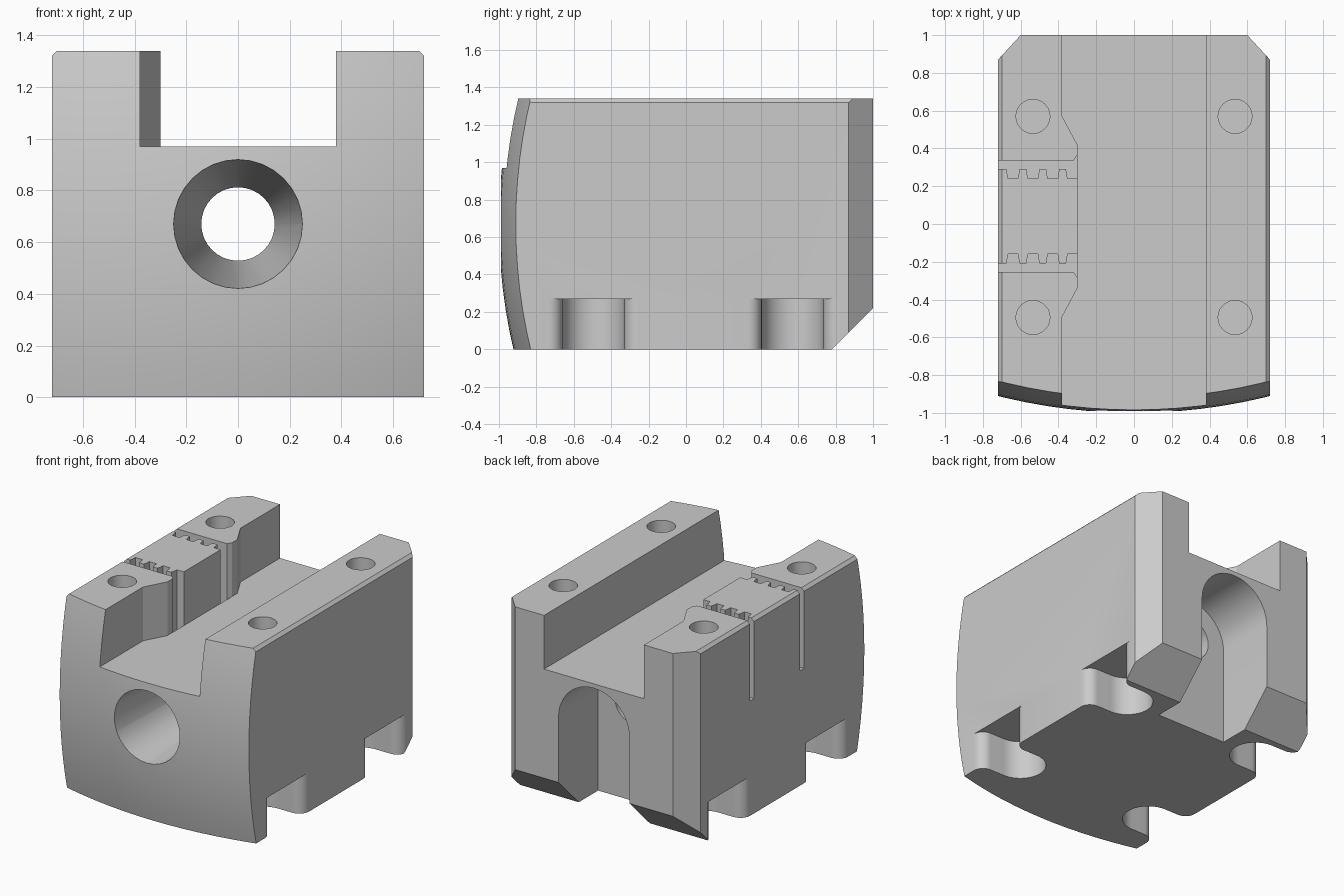
import bpy, bmesh, math
from mathutils import Matrix

cube = bpy.data.objects.get("Cube")
if cube:
    bpy.data.objects.remove(cube, do_unlink=True)

W, H = 0.72, 1.34          # half width and height
FLOOR, BORE_Z = 0.97, 0.67  # slot floor and bore centre

grey = bpy.data.materials.new("light grey plastic")
grey.use_nodes = True
colour = (0.6, 0.6, 0.6, 1)
grey.diffuse_color = colour
grey.node_tree.nodes["Principled BSDF"].inputs["Base Color"].default_value = colour


def finish(name, bm):
    bmesh.ops.recalc_face_normals(bm, faces=bm.faces)
    mesh = bpy.data.meshes.new(name)
    bm.to_mesh(mesh)
    bm.free()
    mesh.materials.append(grey)
    ob = bpy.data.objects.new(name, mesh)
    bpy.context.collection.objects.link(ob)
    return ob


def prism(name, points, low, high, axis="z"):
    """Extrude an outline along z (x, y points), y (x, z) or x (y, z)."""
    place = {"z": lambda a, b, t: (a, b, t),
             "y": lambda a, b, t: (a, t, b),
             "x": lambda a, b, t: (t, a, b)}[axis]
    bm = bmesh.new()
    rings = [[bm.verts.new(place(a, b, t)) for a, b in points] for t in (low, high)]
    bm.faces.new(rings[0])
    bm.faces.new(rings[1])
    n = len(points)
    for i in range(n):
        j = (i + 1) % n
        bm.faces.new((rings[0][i], rings[0][j], rings[1][j], rings[1][i]))
    return finish(name, bm)


def arc(cx, cy, r, start, end, steps):
    angles = [math.radians(start + (end - start) * i / steps) for i in range(steps + 1)]
    return [(cx + r * math.cos(a), cy + r * math.sin(a)) for a in angles]


def boolean(target, tool, operation):
    mod = target.modifiers.new(tool.name, "BOOLEAN")
    mod.object, mod.operation, mod.solver = tool, operation, "EXACT"
    bpy.context.view_layer.objects.active = target
    bpy.ops.object.modifier_apply(modifier=mod.name)
    bpy.data.objects.remove(tool, do_unlink=True)


# Main block: plan outline with chamfered back corners
body = prism("carriage_body", [(-W, -1.1), (W, -1.1), (W, 0.87), (0.6, 1),
                               (-0.6, 1), (-W, 0.87)], 0, H)

# Trim the top side edges and the lower back edge
boolean(body, prism("edge_trim", [(-W, -1), (W, -1), (W, H - 0.02), (W - 0.02, H),
                                  (-W + 0.02, H), (-W, H - 0.02)], -1.2, 1.2, "y"), "INTERSECT")
boolean(body, prism("back_trim", [(0.78, 0), (0.68, -0.1), (1.1, -0.1), (1.1, 0.32)],
                    -1, 1, "x"), "DIFFERENCE")

# Domed front
R = 2.95
bm = bmesh.new()
bmesh.ops.create_uvsphere(bm, u_segments=160, v_segments=80, radius=R,
                          matrix=Matrix.Translation((0, R - 1, BORE_Z)))
boolean(body, finish("dome", bm), "INTERSECT")

# Top slot, with the right wall stepping inward around the belt clamp
slot = [(0.38, -1.2), (0.38, 1.2), (-0.38, 1.2), (-0.38, 0.57), (-0.3, 0.42),
        (-0.3, -0.34), (-0.38, -0.49), (-0.38, -1.2)]
boolean(body, prism("slot", slot, FLOOR, 1.5), "DIFFERENCE")

# Toothed belt slits either side of the clamp block
CLAMP_Y, HALF = 0.04, 0.2
for side in (-1, 1):
    def at(x, d):
        return (x, CLAMP_Y + side * (HALF + d))
    outline = [at(-0.3, 0), at(-0.352, 0)]
    for k in range(4):
        x = -0.378 - k * 0.105
        outline += [at(x + 0.026, 0), at(x + 0.018, 0.05),
                    at(x - 0.018, 0.05), at(x - 0.026, 0)]
    outline = outline[:1] + outline[2:-1]
    outline += [at(-0.8, 0.05), at(-0.8, 0.095), at(-0.32, 0.095), at(-0.3, 0.125)]
    boolean(body, prism("belt_slit", outline, 0.79, 1.5), "DIFFERENCE")

# Tapered bore from the front
bm = bmesh.new()
bmesh.ops.create_cone(bm, cap_ends=True, segments=32, radius1=0.25, radius2=0.14, depth=1.6,
                      matrix=Matrix.Translation((0, -0.2, BORE_Z)) @ Matrix.Rotation(-math.pi / 2, 4, "X"))
boolean(body, finish("bore", bm), "DIFFERENCE")

# Arched channel at the back, open below
arch = [(-0.27, -0.2), (0.27, -0.2)] + arc(0, BORE_Z, 0.27, 0, 180, 24)
boolean(body, prism("channel", arch, 0.57, 1.2, "y"), "DIFFERENCE")

# Round top pockets and flared side recesses below
for sx in (-1, 1):
    for cy in (-0.495, 0.57):
        boolean(body, prism("pocket", arc(sx * 0.535, cy, 0.09, 0, 345, 23), 1.04, 1.5),
                "DIFFERENCE")
        f = 0.075
        u = 0.185 - f
        half = arc(u, 0.165 + f, f, 0, -90, 8)
        recess = [(0.25, 0.165 + f)] + half + arc(0, 0, 0.165, 90, 270, 20)
        recess += [(a, -b) for a, b in reversed(half)] + [(0.25, -0.165 - f)]
        points = [(sx * (0.535 + a), cy + b) for a, b in recess]
        boolean(body, prism("recess", points, -0.1, 0.27), "DIFFERENCE")

# Smooth the curved faces, keep the edges sharp
bpy.ops.object.select_all(action="DESELECT")
body.select_set(True)
bpy.context.view_layer.objects.active = body
bpy.ops.object.shade_smooth_by_angle(angle=math.radians(25))
